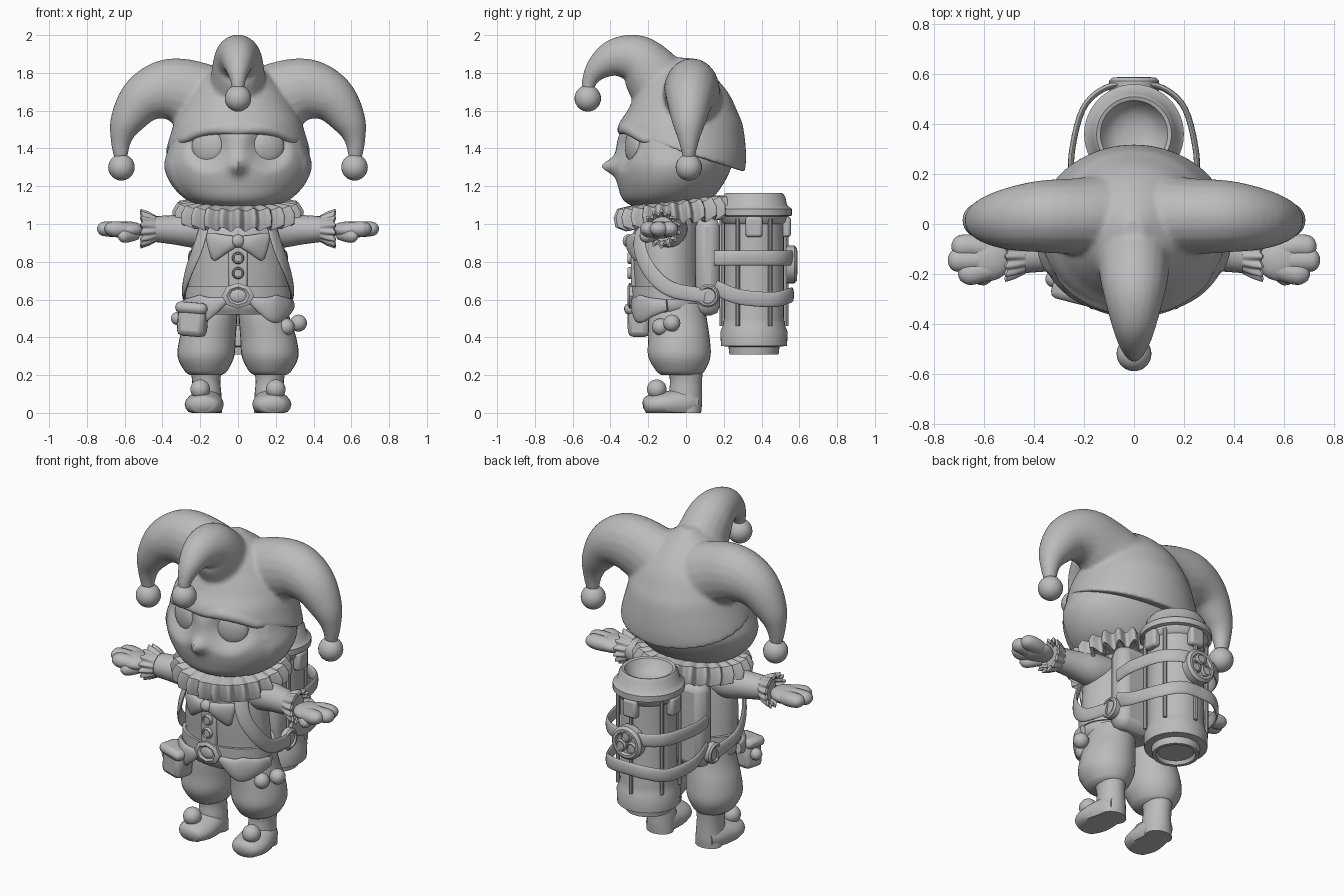
import bpy, bmesh, math
from math import sin, cos, pi
from mathutils import Vector, Matrix, Euler

cube = bpy.data.objects.get("Cube")
if cube:
    bpy.data.objects.remove(cube, do_unlink=True)

grey = bpy.data.materials.new("plain grey")
grey.use_nodes = True
grey.diffuse_color = (0.5, 0.5, 0.5, 1)
grey.node_tree.nodes["Principled BSDF"].inputs["Base Color"].default_value = grey.diffuse_color
parts = []


def finish(name, bm, bevel=0):
    bmesh.ops.remove_doubles(bm, verts=bm.verts, dist=1e-5)
    bmesh.ops.recalc_face_normals(bm, faces=bm.faces)
    me = bpy.data.meshes.new(name)
    bm.to_mesh(me)
    bm.free()
    ob = bpy.data.objects.new(name, me)
    bpy.context.collection.objects.link(ob)
    me.materials.append(grey)
    if bevel:
        mod = ob.modifiers.new("Bevel", "BEVEL")
        mod.width, mod.segments = bevel, 2
    parts.append(ob)
    return ob


def spline(pts, n=5):
    """Catmull-Rom interpolation of every component."""
    p = [Vector(q) for q in pts]
    p = [2 * p[0] - p[1]] + p + [2 * p[-1] - p[-2]]
    out = []
    for a, b, c, d in zip(p, p[1:], p[2:], p[3:]):
        for i in range(n):
            t = i / n
            out.append(0.5 * (2 * b + (c - a) * t + (2 * a - 5 * b + 4 * c - d) * t * t
                              + (3 * b - a - 3 * c + d) * t ** 3))
    return out + [p[-2]]


def loft(bm, rings, close=True):
    rows = [[bm.verts.new(co) for co in r] for r in rings]
    n = len(rows[0])
    for a, b in zip(rows, rows[1:]):
        for i in range(n):
            bm.faces.new((a[i], a[(i + 1) % n], b[(i + 1) % n], b[i]))
    if close:
        bm.faces.new(rows[0])
        bm.faces.new(rows[-1])


def stack(bm, sections, seg=32, steps=5):
    """Horizontal ellipses: (z, centre x, half width, front y, back y)."""
    loft(bm, [[(x + rx * cos(2 * pi * i / seg), (f + b) / 2 + (b - f) / 2 * sin(2 * pi * i / seg), z)
               for i in range(seg)] for z, x, rx, f, b in spline(sections, steps)])


def tube(bm, pts, side, seg=20):
    """Sweep along (x, y, z, radius along side, radius across); side may follow the point."""
    path = spline(pts)
    rings = []
    for k, q in enumerate(path):
        c = q.to_3d()
        t = (path[min(k + 1, len(path) - 1)].to_3d() - path[max(k - 1, 0)].to_3d()).normalized()
        s = t.cross(side(c)) if callable(side) else Vector(side)
        s = (s - t * s.dot(t)).normalized()
        m = t.cross(s)
        rings.append([c + s * q[3] * cos(2 * pi * i / seg) + m * q[4] * sin(2 * pi * i / seg)
                      for i in range(seg)])
    loft(bm, rings)


def make(name, builder, *args, **kw):
    bm = bmesh.new()
    builder(bm, *args, **kw)
    return finish(name, bm)


def ball(name, loc, size, rot=0):
    size = size if isinstance(size, tuple) else (size,) * 3
    bm = bmesh.new()
    mat = Matrix.LocRotScale(Vector(loc), Euler((0, 0, rot)), Vector(size))
    bmesh.ops.create_uvsphere(bm, u_segments=24, v_segments=16, radius=1, matrix=mat)
    return finish(name, bm)


def box(name, loc, size, bevel=0.02, rot=(0, 0, 0)):
    bm = bmesh.new()
    bmesh.ops.create_cube(bm, size=1, matrix=Matrix.LocRotScale(Vector(loc), Euler(rot), Vector(size)))
    return finish(name, bm, bevel)


def lathe(name, prof, loc, rot=(0, 0, 0), scale=(1, 1, 1), waves=0, seg=48):
    """Turn (radius, height[, ruffle depth]) about local z."""
    mat = Matrix.LocRotScale(Vector(loc), Euler(rot), Vector(scale))
    rings = []
    for r, z, *amp in prof:
        ring = []
        for i in range(seg):
            a = 2 * pi * i / seg
            w = amp[0] * cos(waves * a) if amp else 0
            ring.append(mat @ Vector(((r + w) * cos(a), (r + w) * sin(a), z + w * .5)))
        rings.append(ring)
    bm = bmesh.new()
    loft(bm, rings, close=False)
    return finish(name, bm)


def disc(name, loc, r, h, rot):
    return lathe(name, [(0, -h), (r, -h), (r, h * .5), (r * .85, h), (r * .7, h), (r * .62, h * .5), (0, h * .5)],
                 loc, rot, seg=24)


# Head: eye sockets pushed in, nose pulled out, a step behind the face mask
bm = bmesh.new()
stack(bm, [(1.07, 0, .1, -.22, .02), (1.12, 0, .25, -.325, .12), (1.2, 0, .338, -.36, .19), (1.3, 0, .38, -.375, .24),
           (1.4, 0, .36, -.37, .26), (1.5, 0, .33, -.34, .26), (1.6, 0, .25, -.24, .2)], seg=96, steps=8)
for v in bm.verts:
    x, y, z = v.co
    d = math.hypot(abs(x) - .16, z - 1.41) / .15
    if y < -.1 and d < 1:
        v.co.y += .07 * (1 - d * d) ** 2
    if y < -.1:
        v.co.y -= .07 * math.exp(-(x / .035) ** 2 - ((z - 1.305) / .04) ** 2)
    if y > -.2:
        v.co.x *= 1.025
finish("head", bm)
for s in (-1, 1):
    ball("eye", (s * .16, -.278, 1.41), (.09, .035, .09), s * .35)

# Hood with three curling horns, blended into one surface
bm = bmesh.new()
stack(bm, [(1.1, 0, .36, -.33, .25), (1.3, 0, .395, -.365, .315), (1.5, 0, .35, -.365, .305), (1.6, 0, .31, -.31, .27),
           (1.7, 0, .25, -.26, .22), (1.8, 0, .16, -.2, .13), (1.88, 0, .04, -.07, .02)], seg=64, steps=8)
cut = bmesh.ops.bisect_plane(bm, geom=bm.verts[:] + bm.edges[:] + bm.faces[:], plane_co=(0, -.36, 1.49),
                             plane_no=(0, .32, 1), clear_inner=True)
bmesh.ops.contextual_create(bm, geom=[e for e in cut["geom_cut"] if isinstance(e, bmesh.types.BMEdge)])
for s in (-1, 1):
    tube(bm, [(s * .08, .03, 1.6, .18, .2), (s * .22, .03, 1.675, .155, .185), (s * .37, .03, 1.71, .145, .165),
              (s * .5, .02, 1.66, .125, .13), (s * .59, .015, 1.54, .09, .09),
              (s * .62, .015, 1.44, .055, .055), (s * .62, .015, 1.34, .03, .035)], (0, 1, 0))
    # brow ridge arching over the eye
    tube(bm, [(0, -.34, 1.49, .02, .025), (s * .1, -.335, 1.505, .022, .03), (s * .2, -.29, 1.49, .025, .03),
              (s * .28, -.22, 1.45, .025, .025), (s * .32, -.13, 1.44, .02, .02)], (0, 1, 0))
tube(bm, [(0, -.04, 1.6, .18, .2), (0, -.14, 1.74, .15, .17), (0, -.25, 1.865, .13, .135),
          (0, -.37, 1.88, .1, .105), (0, -.46, 1.83, .07, .07), (0, -.51, 1.76, .042, .042),
          (0, -.52, 1.69, .03, .03)], (1, 0, 0))
hood = finish("horned_hood", bm)
mod = hood.modifiers.new("Blend", "REMESH")
mod.mode, mod.voxel_size, mod.use_smooth_shade = "VOXEL", .01, True
mod = hood.modifiers.new("Soften", "SMOOTH")
mod.factor, mod.iterations = .5, 12
for loc in ((-.617, .015, 1.3), (.617, .015, 1.3), (0, -.52, 1.665)):
    ball("hood_bell", loc, .07)

# Ruffled collar
lathe("collar", [(.14, .07), (.25, .06, .006), (.305, .048, .015), (.325, 0, .022), (.315, -.055, .028),
                 (.285, -.05, .028), (.29, 0, .02), (.2, .02), (.14, .02), (.14, .07)],
      (0, -.065, 1.06), (.12, 0, 0), (1, .92, 1), waves=24, seg=384)

# Jacket, placket, buttons, bow tie and belt
make("jacket", stack, [(.52, 0, .25, -.255, .1), (.57, 0, .275, -.28, .11), (.64, 0, .265, -.27, .09),
                       (.8, 0, .255, -.28, .08), (.95, 0, .23, -.28, .07), (1.05, 0, .17, -.22, .05), (1.1, 0, .13, -.2, .03)])
box("placket", (0, -.27, .76), (.1, .04, .24), .01)
for z in (.74, .82):
    disc("button", (0, -.295, z), .032, .014, (pi / 2, 0, 0))
ball("bow_knot", (0, -.305, .91), (.035, .03, .035))
for s in (-1, 1):
    make("bow_wing", tube, [(0, -.3, .91, .02, .025), (s * .07, -.295, .895, .022, .05),
                            (s * .135, -.27, .88, .02, .075), (s * .155, -.26, .875, .01, .06)], (0, 1, 0))
    make("jacket_tail", tube, [(s * .07, -.275, .595, .02, .015), (s * .14, -.27, .565, .05, .02),
                               (s * .2, -.245, .55, .075, .022), (s * .26, -.18, .56, .05, .02),
                               (s * .285, -.1, .57, .03, .015)], (0, 0, 1))
lathe("belt", [(.93, -.035), (1, -.035), (1, .035), (.93, .035), (.93, -.035)], (0, -.09, .635), scale=(.28, .2, 1))
lathe("buckle", [(.045, -.02), (.085, -.02), (.085, .01), (.06, .02), (.045, .01), (.045, -.02)],
      (0, -.29, .62), (pi / 2, 0, 0), (1, .8, 1), seg=8)
ball("buckle_centre", (0, -.29, .62), (.05, .02, .04))

# Arms, ruffled cuffs and mitten-like gloves
for s in (-1, 1):
    make("sleeve", tube, [(s * .14, -.09, .975, .1, .095), (s * .24, -.095, .97, .095, .095),
                          (s * .34, -.11, .97, .08, .078), (s * .48, -.13, .975, .07, .065)], (0, 1, 0))
    lathe("cuff", [(.04, -.01), (.07, -.015), (.085, .02, .006), (.095, .06, .01), (.08, .065, .01), (.06, .02)],
          (s * .45, -.13, .975), (0, s * pi / 2, 0), waves=14, seg=168)
    ball("palm", (s * .59, -.14, .968), (.1, .09, .046))
    for y, tip in ((-.195, .67), (-.145, .71), (-.09, .695)):
        make("finger", tube, [(s * .56, -.14 + (y + .14) * .6, .967, .045, .038), (s * .64, y, .972, .047, .042),
                              (s * tip, y, .974, .046, .038), (s * (tip + .025), y, .974, .032, .026),
                              (s * (tip + .036), y, .974, .01, .008)], (0, 1, 0))
    make("thumb", tube, [(s * .54, -.16, .95, .035, .032), (s * .59, -.2, .938, .037, .034),
                         (s * .615, -.225, .936, .03, .028), (s * .628, -.238, .936, .008, .008)], (0, 0, 1))

# Puffed shorts, flat-soled boots and boot pompoms
for s in (-1, 1):
    make("shorts", stack, [(.2, s * .17, .085, -.13, .07), (.225, s * .17, .115, -.16, .1), (.3, s * .17, .15, -.2, .13),
                           (.4, s * .16, .148, -.2, .125), (.5, s * .14, .135, -.2, .11), (.58, s * .13, .125, -.19, .1)])
    make("boot_leg", stack, [(0, s * .165, .08, -.05, .08), (.05, s * .165, .08, -.08, .085),
                             (.1, s * .165, .077, -.09, .085), (.17, s * .168, .075, -.085, .085),
                             (.24, s * .17, .085, -.1, .09)], seg=24)
    bm = bmesh.new()
    tube(bm, [(s * .165, .06, .05, .06, .06), (s * .17, 0, .05, .085, .08), (s * .178, -.1, .045, .103, .07),
              (s * .182, -.17, .043, .095, .058), (s * .185, -.21, .042, .07, .046),
              (s * .186, -.227, .04, .03, .02)], (1, 0, 0))
    for v in bm.verts:
        v.co.z = max(v.co.z, 0)
    finish("boot_foot", bm)
    ball("boot_pompom", (s * .2, -.155, .125), .052)

# Hip pompoms and pouch
ball("hip_pompom", (.255, -.135, .455), .045)
ball("hip_pompom", (.32, -.075, .475), .045)
box("pouch", (-.24, -.24, .49), (.15, .12, .17), .03, (0, .08, -.25))
box("pouch_flap", (-.24, -.25, .555), (.17, .13, .06), .025, (0, .08, -.25))
ball("pouch_pompom", (-.32, -.22, .5), .035)

# Back frame, harness straps and strap knobs
box("back_frame", (0, .115, .775), (.46, .13, .52), .05)
for s in (-1, 1):
    make("harness_strap", tube, [(s * .17, -.22, 1.02, .04, .012), (s * .21, -.245, .88, .04, .012),
                                 (s * .26, -.19, .75, .04, .012), (s * .285, -.08, .655, .04, .012),
                                 (s * .275, .1, .62, .04, .012)], lambda c: Vector((c.x, c.y + .09, 0)).normalized())
    disc("strap_knob", (s * .265, .115, .62), .062, .02, (0, s * pi / 2, 0))

# Tank with hollow top, guard rods and clips
axis_y = .36
lathe("tank", [(0, .33), (.1, .33), (.11, .31), (.13, .31), (.135, .35), (.175, .355), (.178, .43), (.165, .46),
               (.158, .5), (.158, 1.0), (.17, 1.01), (.18, 1.04), (.2, 1.045), (.2, 1.08), (.175, 1.1),
               (.165, 1.145), (.15, 1.165), (.135, 1.16), (.115, 1.12), (.08, 1.09), (.04, 1.08), (0, 1.078)],
      (0, axis_y, 0))
for k in range(6):
    a = pi * (k + .5) / 3
    x, y = .172 * cos(a), axis_y + .172 * sin(a)
    make("guard_rod", tube, [(x, y, .46, .011, .011), (x, y, 1.03, .011, .011)], (1, 0, 0), seg=8)
for a in (0, pi / 2, pi):
    box("tank_clip", (.17 * cos(a), axis_y + .17 * sin(a), .985), (.05, .09, .11), .015, (0, 0, a))

# Straps wrapped round the tank from the frame, and the rear gauge
for heights in ((.82, .82, .82, .82, .82), (.665, .615, .6, .62, .625)):
    half = list(zip((.245, .25, .205, .115, 0), (.15, .28, .46, .545, .56), heights))
    wrap = half + [(-x, y, z) for x, y, z in half[-2::-1]]
    make("tank_strap", tube, [(*p, .04, .012) for p in wrap],
         lambda c: Vector((c.x, c.y - .3, 0)).normalized())
disc("gauge", (0, .56, .785), .1, .028, (-pi / 2, 0, 0))
for k in range(3):
    a = pi / 2 + k * 2 * pi / 3
    disc("gauge_dial", (.043 * cos(a), .575, .785 + .043 * sin(a)), .036, .014, (-pi / 2, 0, 0))

# Smooth shading with sharp edges kept
bpy.ops.object.select_all(action="DESELECT")
for ob in parts:
    ob.select_set(True)
bpy.context.view_layer.objects.active = parts[0]
bpy.ops.object.shade_smooth_by_angle(angle=math.radians(40))
